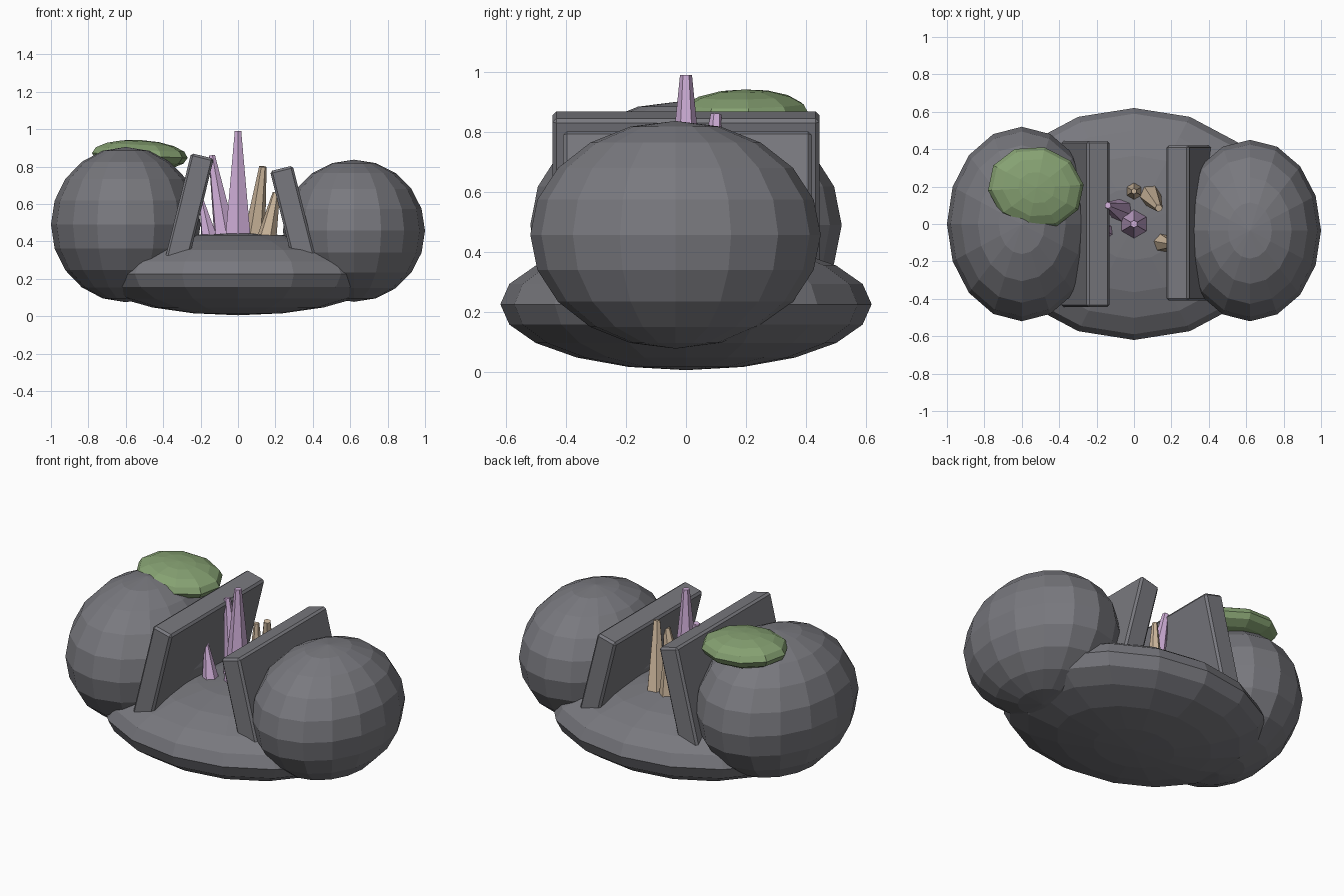
import bpy
from math import radians, atan2, hypot
from mathutils import Vector

if "Cube" in bpy.data.objects:
    bpy.data.objects.remove(bpy.data.objects["Cube"])


def material(name, rgb):
    m = bpy.data.materials.new(name)
    m.diffuse_color = (*rgb, 1)
    m.use_nodes = True
    m.node_tree.nodes["Principled BSDF"].inputs["Base Color"].default_value = m.diffuse_color
    return m


stone = material("stone", (0.19, 0.19, 0.21))
green = material("moss_green", (0.24, 0.36, 0.17))
purple = material("purple", (0.62, 0.42, 0.68))
tan = material("tan", (0.62, 0.48, 0.34))


def rock(name, loc, radii, mat, seg=16, rings=10, rot=(0, 0, 0)):
    bpy.ops.mesh.primitive_uv_sphere_add(segments=seg, ring_count=rings, radius=1,
                                         location=loc, rotation=rot)
    o = bpy.context.object
    o.name = name
    o.scale = radii
    o.data.materials.append(mat)
    return o


def slab(name, bottom, top, depth, y, width=0.125):
    # leaning box between two (x, z) end points
    dx, dz = top[0] - bottom[0], top[1] - bottom[1]
    bpy.ops.mesh.primitive_cube_add(
        size=1, location=((top[0] + bottom[0]) / 2, y, (top[1] + bottom[1]) / 2),
        rotation=(0, atan2(dx, dz), 0))
    o = bpy.context.object
    o.name = name
    o.scale = (width, depth, hypot(dx, dz))
    bpy.ops.object.transform_apply(location=False, rotation=False, scale=True)
    b = o.modifiers.new("bevel", 'BEVEL')
    b.width = 0.012
    b.segments = 1
    o.data.materials.append(stone)


def crystal(name, base, tip, r1, r2, mat):
    a, b = Vector(base), Vector(tip)
    d = b - a
    bpy.ops.mesh.primitive_cone_add(vertices=6, radius1=r1, radius2=r2, depth=d.length,
                                    location=(a + b) / 2)
    o = bpy.context.object
    o.name = name
    o.rotation_euler = d.to_track_quat('Z', 'Y').to_euler()
    o.data.materials.append(mat)


# Base mound and side boulders
rock("base_mound", (0, 0, 0.225), (0.78, 0.62, 0.22), stone)
rock("left_boulder", (-0.6, 0, 0.49), (0.4, 0.52, 0.415), stone)
rock("right_boulder", (0.62, -0.035, 0.457), (0.38, 0.485, 0.38), stone)

# Leaning slabs
slab("left_slab", (-0.37, 0.13), (-0.19, 0.857), 0.89, 0)
slab("right_slab", (0.39, 0.16), (0.232, 0.79), 0.83, 0.005)

# Moss cap
rock("moss_cap", (-0.525, 0.195, 0.86), (0.26, 0.22, 0.082), green, 10, 8,
     (0, radians(3), radians(-12)))

# Crystals
crystal("main_crystal", (0, 0, 0.40), (0, 0, 0.99), 0.08, 0.02, purple)
crystal("leaning_crystal", (-0.065, 0.07, 0.40), (-0.14, 0.1, 0.86), 0.065, 0.018, purple)
crystal("small_crystal", (-0.15, -0.04, 0.40), (-0.195, -0.02, 0.62), 0.05, 0.012, purple)
crystal("tall_tan_crystal", (0.085, 0.155, 0.40), (0.133, 0.085, 0.80), 0.06, 0.02, tan)
crystal("back_tan_crystal", (0, 0.175, 0.40), (0, 0.175, 0.72), 0.048, 0.015, tan)
crystal("front_tan_crystal", (0.15, -0.1, 0.40), (0.205, -0.11, 0.66), 0.055, 0.02, tan)
